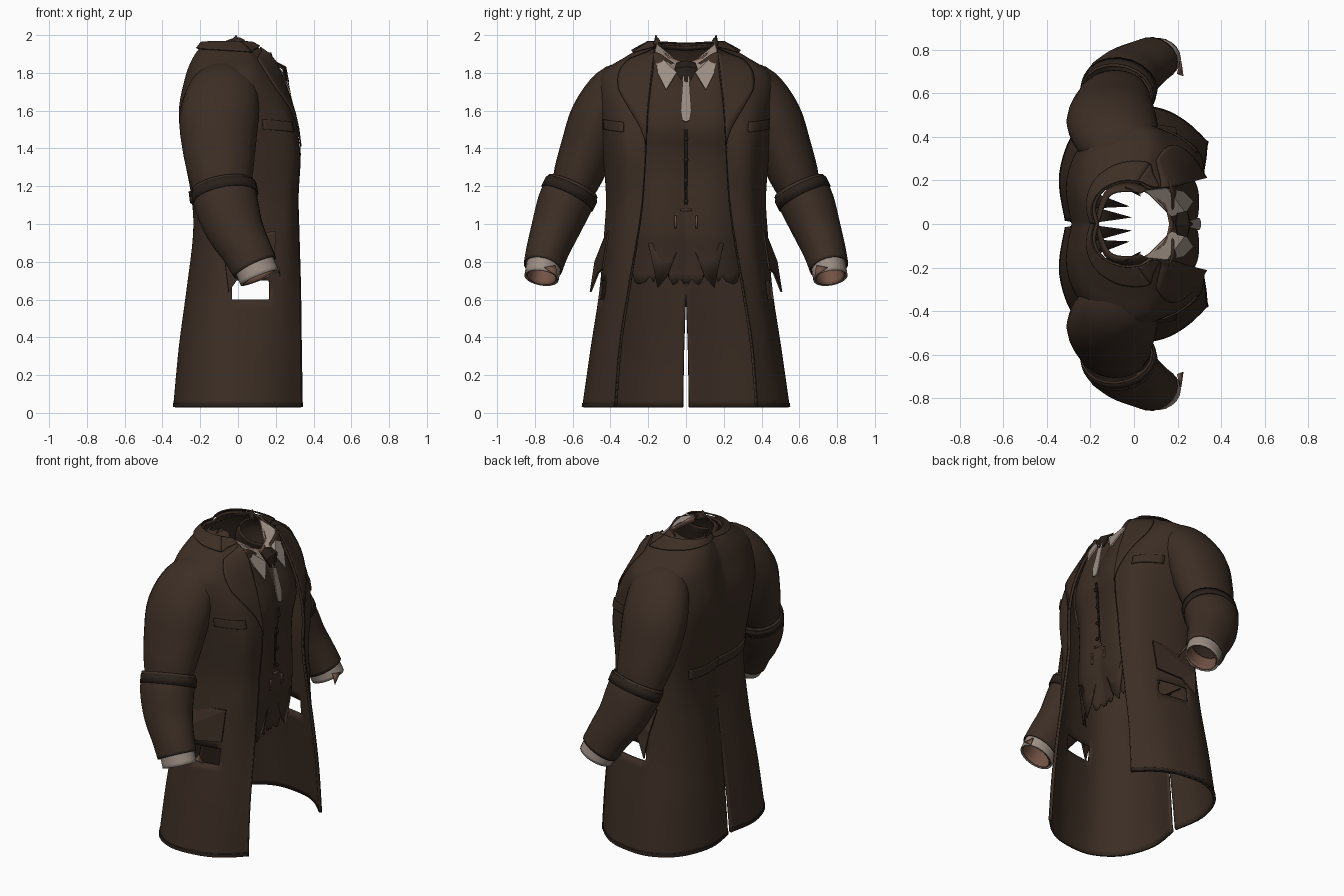
import bpy, math, random
from mathutils import Vector

random.seed(4)
cube = bpy.data.objects.get("Cube")
if cube:
    bpy.data.objects.remove(cube, do_unlink=True)


def material(name, rgb):
    m = bpy.data.materials.new(name)
    m.use_nodes = True
    m.diffuse_color = (*rgb, 1)
    node = m.node_tree.nodes["Principled BSDF"]
    node.inputs["Base Color"].default_value = (*rgb, 1)
    node.inputs["Roughness"].default_value = 0.9
    return m


BROWN = material("brown cloth", (0.045, 0.027, 0.018))
DARK = material("dark cloth", (0.022, 0.014, 0.010))
SHIRT = material("pale shirt", (0.33, 0.27, 0.23))
LINING = material("russet lining", (0.17, 0.085, 0.06))


def spline(pts, t):
    """Smooth curve through the points, t from 0 to 1."""
    n = len(pts) - 1
    i = min(int(t * n), n - 1)
    f = t * n - i
    b, c = pts[i], pts[i + 1]
    a, d = pts[max(i - 1, 0)], pts[min(i + 2, n)]
    return b + (c - a) * (f / 2) + (a * 2 - b * 5 + c * 4 - d) * (f * f / 2) \
        + (b * 3 - a - c * 3 + d) * (f ** 3 / 2)


def surface(grid, u, v):
    return spline([spline(row, u) for row in grid], v)


def build(name, verts, faces, mat, thick=0.0, mirror=True, smooth=True):
    me = bpy.data.meshes.new(name)
    me.from_pydata([tuple(v) for v in verts], [], faces)
    me.materials.append(mat)
    ob = bpy.data.objects.new(name, me)
    bpy.context.collection.objects.link(ob)
    if smooth:
        bpy.ops.object.select_all(action="DESELECT")
        ob.select_set(True)
        bpy.context.view_layer.objects.active = ob
        bpy.ops.object.shade_smooth_by_angle(angle=math.radians(40))
    if mirror:
        mod = ob.modifiers.new("mirror", "MIRROR")
        mod.use_axis = (False, True, False)
    if thick:
        mod = ob.modifiers.new("thickness", "SOLIDIFY")
        mod.thickness = thick
        mod.offset = 0
    return ob


def sheet(name, point, nu, nv, mat, thick=0.008, wrap=False, skip=None, **kw):
    """Grid mesh of point(u, v); skip drops faces by their centre."""
    cols = nu if wrap else nu + 1
    verts = [point(i / nu, j / nv) for j in range(nv + 1) for i in range(cols)]
    faces = []
    for j in range(nv):
        for i in range(nu):
            k = (i + 1) % cols
            f = (j * cols + i, j * cols + k, (j + 1) * cols + k, (j + 1) * cols + i)
            mid = sum((verts[n] for n in f), Vector()) / 4
            if not (skip and skip(mid)):
                faces.append(f)
    return build(name, verts, faces, mat, thick, **kw)


# Coat body: height, front x, opening, half width, back x, corner fullness, vent gap
coat_rows = [
    (0.03, 0.335, 0.37, 0.535, -0.335, 0.68, 0.016),
    (0.35, 0.33, 0.345, 0.49, -0.305, 0.70, 0.01),
    (0.65, 0.325, 0.30, 0.445, -0.265, 0.75, 0),
    (0.95, 0.315, 0.25, 0.42, -0.23, 0.82, 0),
    (1.15, 0.31, 0.225, 0.41, -0.24, 0.85, 0),
    (1.40, 0.32, 0.21, 0.43, -0.285, 0.88, 0),
    (1.60, 0.285, 0.20, 0.45, -0.305, 0.85, 0),
    (1.78, 0.22, 0.18, 0.44, -0.27, 0.72, 0),
    (1.88, 0.17, 0.165, 0.31, -0.23, 0.6, 0),
    (1.95, 0.07, 0.16, 0.19, -0.18, 0.6, 0),
]
coat = []
for z, xf, ye, w, xb, c, gap in coat_rows:
    coat.append([Vector(p) for p in (
        (xf, ye, z), (xf * c, ye + (w - ye) * 0.6, z), (xf * 0.3, w * 0.985, z),
        (xb * 0.3, w, z), (xb * 0.78, w * 0.8, z), (xb, w * 0.42, z), (xb * 0.92, gap, z))])


def on_coat(u, v, lift):
    e = 0.01
    p = surface(coat, u, v)
    du = surface(coat, min(u + e, 1), v) - surface(coat, max(u - e, 0), v)
    dv = surface(coat, u, min(v + e, 1)) - surface(coat, u, max(v - e, 0))
    return p + du.cross(dv).normalized() * lift


def patch(name, corners, mat=BROWN, lift=0.014, n=8, **kw):
    """Four-cornered cloth piece laid over the coat surface."""
    a, b, c, d = [Vector(q) for q in corners]

    def point(s, t):
        q = a.lerp(b, s).lerp(d.lerp(c, s), t)
        return on_coat(q.x, q.y, lift)
    sheet(name, point, n, n, mat, **kw)


sheet("coat_body", lambda u, v: surface(coat, u, v), 42, 54, BROWN, 0.014,
      skip=lambda p: -0.03 < p.x < 0.17 and 0.59 < p.z < 0.71)

# Lapels, collar fold, back strap, hem band, front edging
patch("lapel", [(0, 0.95), (0.22, 0.87), (0.17, 0.73), (0, 0.56)])
patch("collar_fold", [(0, 1), (0.35, 1), (0.27, 0.91), (0, 0.955)], lift=0.018)
patch("collar_fold_back", [(0.35, 1), (1, 1), (1, 0.95), (0.27, 0.91)], lift=0.018, n=14)
patch("back_strap", [(0.72, 0.46), (1, 0.45), (1, 0.42), (0.72, 0.43)])
patch("hem_band", [(0, 0.012), (1, 0.012), (1, 0), (0, 0)], DARK, 0.006, 30)
patch("chest_pocket", [(0.14, 0.63), (0.3, 0.64), (0.3, 0.61), (0.14, 0.60)], lift=0.01)
patch("front_edge", [(0, 0.56), (0.012, 0.56), (0.012, 0), (0, 0)], DARK, 0.008, 30)

# Raised collar with points beside the neck
collar = [[Vector(p) for p in row] for row in (
    [(0.07, 0.165, 1.92), (-0.02, 0.19, 1.93), (-0.13, 0.15, 1.93), (-0.18, 0, 1.92)],
    [(0.03, 0.14, 1.975), (-0.01, 0.15, 1.985), (-0.11, 0.13, 1.95), (-0.165, 0, 1.94)])]
sheet("standing_collar", lambda u, v: surface(collar, u, v), 16, 2, BROWN)
build("collar_point", [(0.03, 0.13, 1.94), (-0.05, 0.17, 1.95), (-0.01, 0.16, 2.0)],
      [(0, 1, 2)], BROWN, 0.006)

# Pocket flap flaring out from the hip
build("pocket_flap", [(0.2, 0.41, 0.96), (-0.09, 0.425, 0.94), (-0.07, 0.48, 0.8),
                      (-0.05, 0.505, 0.64), (0.02, 0.465, 0.74), (0.19, 0.44, 0.76)],
      [(0, 1, 2), (0, 2, 4, 5), (2, 3, 4)], BROWN, 0.01, smooth=False)

# Waistcoat and trouser front: height, centre x
vest = []
for z, x in ((0.72, 0.235), (0.84, 0.25), (0.95, 0.265), (1.1, 0.265), (1.25, 0.26),
             (1.38, 0.27), (1.5, 0.295), (1.62, 0.275), (1.75, 0.225), (1.86, 0.175)):
    top = max(0, z - 1.7)
    vest.append([Vector(p) for p in (
        (x - 0.012, 0, z - top * 0.3), (x, 0.08, z), (x - 0.008, 0.17, z + top * 0.3),
        (x - 0.06, 0.26, z - top * 0.2), (x - 0.15, 0.34 - top * 0.4, z - top * 0.2))])


def vest_point(u, v):
    p = surface(vest, u, v)
    if v == 0:
        p.z += random.uniform(-0.05, 0.05)
    return p


sheet("waistcoat", vest_point, 18, 45, BROWN)
build("placket", [(0.272, 0, 1.5), (0.264, 0, 1.22), (0.266, 0.006, 1.1),
                  (0.271, 0.006, 1.22), (0.295, 0.006, 1.5)],
      [(0, 1, 2, 3, 4)], DARK, 0.004)
for i in range(4):
    z = 1.12 + i * 0.11
    build("waistcoat_button", [(0.285 + 0.012 * (i > 2), 0.012 * math.cos(a), z + 0.012 * math.sin(a))
                               for a in [k * math.pi / 4 for k in range(8)]],
          [tuple(range(8))], DARK, 0.006, mirror=False)

# Hanging remnants of the trousers inside the skirt
for k, (y, tip) in enumerate(((0.03, (-0.01, 0.03, 0.72)), (0.10, (-0.02, 0.08, 0.76)))):
    build("inner_flap_%d" % k, [(-0.225, y - 0.03, 0.9), (-0.225, y + 0.06, 0.9), tip],
          [(0, 1, 2)], DARK, 0.006)
build("waist_tongue", [(0.25, 0.03, 0.9), (0.25, 0.20, 0.9), (0.24, 0.15, 0.66), (0.25, 0.1, 0.72)],
      [(0, 1, 2, 3)], BROWN, 0.006)

# Buckle
for name, y, z, h, w in (("buckle_side", 0.055, 1.01, 0.035, 0.005),
                         ("buckle_top", 0.015, 1.075, 0.005, 0.015)):
    build(name, [(0.278, y - w, z - h), (0.278, y + w, z - h),
                 (0.278, y + w, z + h), (0.278, y - w, z + h)],
          [(0, 1, 2, 3)], LINING, 0.008)

# Shirt collar, neckband and tie
build("shirt_collar", [(0.05, 0.155, 1.95), (0.17, 0.035, 1.85), (0.235, 0.05, 1.8),
                       (0.27, 0.105, 1.71), (0.225, 0.15, 1.8), (0.15, 0.165, 1.91)],
      [(0, 1, 2, 5), (2, 3, 4, 5)], SHIRT, 0.008, smooth=False)
band = [[Vector(p) for p in row] for row in (
    [(0.18, 0, 1.81), (0.15, 0.09, 1.85), (0.05, 0.16, 1.91)],
    [(0.165, 0, 1.85), (0.135, 0.09, 1.89), (0.04, 0.155, 1.95)])]
sheet("neckband", lambda u, v: surface(band, u, v), 10, 2, LINING, 0.006)
build("tie_knot", [(0.19, 0, 1.86), (0.2, 0.05, 1.85), (0.24, 0.06, 1.82),
                   (0.25, 0.025, 1.76), (0.265, 0, 1.75), (0.25, 0, 1.83)],
      [(0, 1, 2, 5), (5, 2, 3, 4)], DARK, 0.012, smooth=False)
build("tie_blade", [(0.258, 0, 1.78), (0.255, 0.016, 1.78), (0.295, 0.028, 1.6),
                    (0.302, 0.02, 1.55), (0.305, 0, 1.54)],
      [(0, 1, 2, 3, 4)], SHIRT, 0.008, smooth=False)


def tube(name, rings, mat, sides=20, steps=4, thick=0.008):
    """Sleeve through rings of centre x, y, z and two radii."""
    mids = [Vector(r[:3]) for r in rings]
    radii = [Vector((r[3], r[4], 0)) for r in rings]

    def point(u, v):
        t = (spline(mids, min(v + 0.02, 1)) - spline(mids, max(v - 0.02, 0))).normalized()
        side = t.cross(Vector((1, 0, 0))).normalized()
        fore = side.cross(t)
        r = spline(radii, v)
        a = u * 2 * math.pi
        return spline(mids, v) + fore * (r.x * math.cos(a)) + side * (r.y * math.sin(a))
    sheet(name, point, sides, steps * (len(rings) - 1), mat, thick, wrap=True)


# Sleeves in two lengths with a fold at the elbow, then cuffs
tube("upper_sleeve", [(-0.05, 0.28, 1.80, 0.12, 0.07), (-0.07, 0.37, 1.72, 0.18, 0.125),
                      (-0.10, 0.46, 1.57, 0.205, 0.145), (-0.10, 0.52, 1.40, 0.19, 0.14),
                      (-0.09, 0.575, 1.25, 0.165, 0.125), (-0.08, 0.61, 1.15, 0.14, 0.10)], BROWN)
tube("lower_sleeve", [(-0.08, 0.60, 1.20, 0.165, 0.14), (-0.06, 0.645, 1.10, 0.165, 0.14),
                      (-0.02, 0.69, 0.98, 0.15, 0.125), (0.04, 0.73, 0.87, 0.13, 0.11),
                      (0.09, 0.758, 0.77, 0.12, 0.10)], BROWN)
tube("elbow_strap", [(-0.075, 0.605, 1.185, 0.172, 0.147), (-0.065, 0.63, 1.135, 0.172, 0.147)],
     DARK, steps=1)
tube("shirt_cuff", [(0.08, 0.75, 0.80, 0.105, 0.088), (0.115, 0.765, 0.715, 0.105, 0.088)], SHIRT)
tube("cuff_lining", [(0.07, 0.745, 0.82, 0.095, 0.078), (0.117, 0.764, 0.72, 0.096, 0.079)], LINING)
build("cuff_tab", [(0.2, 0.69, 0.78), (0.215, 0.75, 0.77), (0.225, 0.68, 0.72)],
      [(0, 1, 2)], LINING, 0.006)
